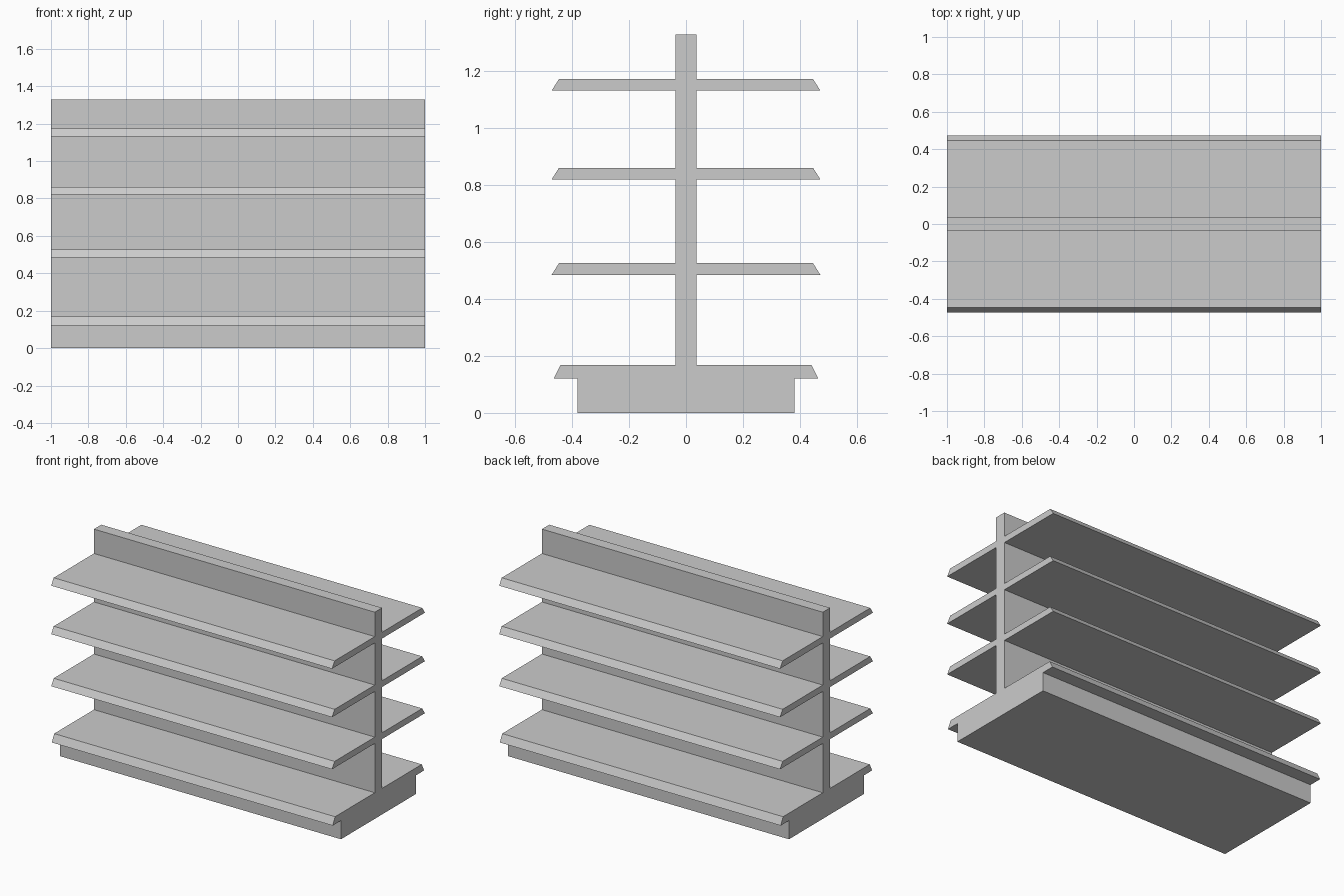
import bpy
import bmesh

cube = bpy.data.objects.get("Cube")
if cube:
    bpy.data.objects.remove(cube, do_unlink=True)

LENGTH = 2.0
POST = 0.037       # half thickness of the central panel
TOP = 1.33
SHELF_HEIGHTS = (0.485, 0.82, 1.132)
SHELF_THICK = 0.041

# Plain grey painted metal
grey = bpy.data.materials.new("light_grey")
grey.use_nodes = True
colour = (0.6, 0.6, 0.6, 1)
grey.diffuse_color = colour
grey.node_tree.nodes["Principled BSDF"].inputs["Base Color"].default_value = colour


def extrude_profile(name, profile):
    """Extrude a closed (y, z) outline along the full length in x."""
    bm = bmesh.new()
    face = bm.faces.new([bm.verts.new((-LENGTH / 2, y, z)) for y, z in profile])
    result = bmesh.ops.extrude_face_region(bm, geom=[face], use_keep_orig=True)
    moved = [v for v in result["geom"] if isinstance(v, bmesh.types.BMVert)]
    bmesh.ops.translate(bm, verts=moved, vec=(LENGTH, 0, 0))
    bmesh.ops.recalc_face_normals(bm, faces=bm.faces)
    mesh = bpy.data.meshes.new(name)
    bm.to_mesh(mesh)
    bm.free()
    mesh.materials.append(grey)
    obj = bpy.data.objects.new(name, mesh)
    bpy.context.collection.objects.link(obj)
    return obj


# Plinth with its overhanging, sloped bottom shelf
half = [(0.381, 0), (0.381, 0.12), (0.465, 0.12), (0.441, 0.168), (POST, 0.168)]

# Upper shelves with sloped front lips
for z in SHELF_HEIGHTS:
    top = z + SHELF_THICK
    half += [(POST, z), (0.472, z), (0.446, top), (POST, top)]

# Top of the central panel
half.append((POST, TOP))

# Mirror the half outline to make the double-sided unit
outline = half + [(-y, z) for y, z in reversed(half)]
extrude_profile("double_sided_shelf_unit", outline)
